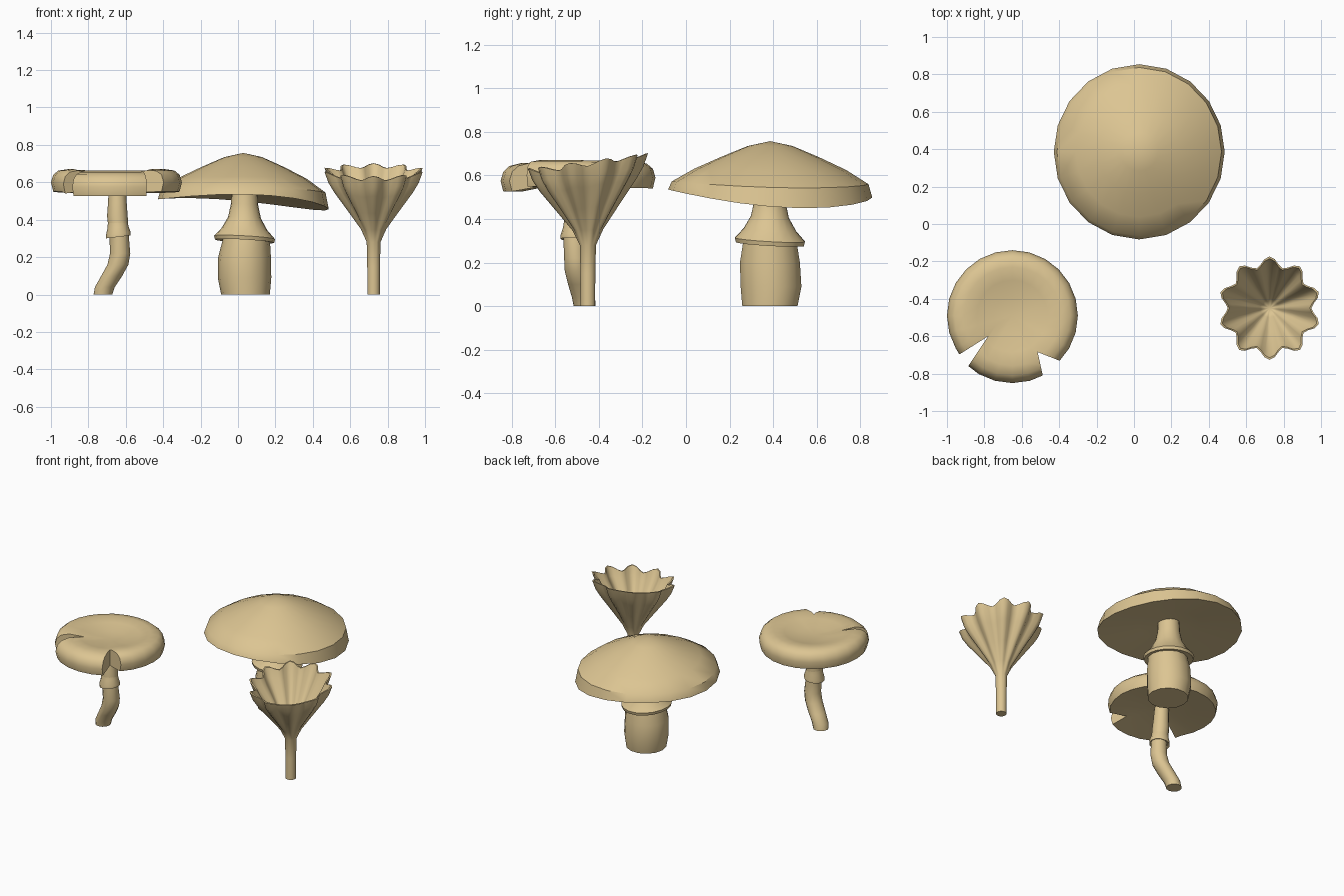
import bpy, bmesh, math
from math import cos, sin, pi, radians

if "Cube" in bpy.data.objects:
    bpy.data.objects.remove(bpy.data.objects["Cube"])

tan_mat = bpy.data.materials.new("mushroom_tan")
tan_mat.diffuse_color = (0.72, 0.56, 0.29, 1)
tan_mat.use_nodes = True
tan_mat.node_tree.nodes["Principled BSDF"].inputs["Base Color"].default_value = tan_mat.diffuse_color


def make_object(name, bm, smooth=40):
    bmesh.ops.recalc_face_normals(bm, faces=bm.faces)
    mesh = bpy.data.meshes.new(name)
    bm.to_mesh(mesh)
    bm.free()
    mesh.materials.append(tan_mat)
    ob = bpy.data.objects.new(name, mesh)
    bpy.context.collection.objects.link(ob)
    shade(ob, smooth)
    return ob


def shade(ob, angle):
    bpy.ops.object.select_all(action='DESELECT')
    ob.select_set(True)
    bpy.context.view_layer.objects.active = ob
    bpy.ops.object.shade_smooth_by_angle(angle=radians(angle))


def lathe(name, rings, n, warp=None, smooth=40):
    """Loft rings (x, y, z, r); r = 0 closes to a point; warp(i, a, r, z) -> r, z."""
    bm = bmesh.new()
    loops = []
    for i, (cx, cy, cz, cr) in enumerate(rings):
        loop = []
        for k in range(n if cr > 0 else 1):
            a = 2 * pi * k / n
            r, z = warp(i, a, cr, cz) if warp and cr > 0 else (cr, cz)
            loop.append(bm.verts.new((cx + r * cos(a), cy + r * sin(a), z)))
        loops.append(loop)
    for p, q in zip(loops, loops[1:]):
        for k in range(n):
            m = (k + 1) % n
            if len(p) == 1:
                bm.faces.new((p[0], q[k], q[m]))
            elif len(q) == 1:
                bm.faces.new((p[k], p[m], q[0]))
            else:
                bm.faces.new((p[k], p[m], q[m], q[k]))
    for end in (loops[0], loops[-1]):
        if len(end) > 1:
            bm.faces.new(end)
    return make_object(name, bm, smooth)


# Big mushroom: cone-peaked cap with a wavy rim
def big_wave(i, a, r, z):
    wave = -0.032 * cos(a - radians(35)) - 0.02 * cos(2 * (a - radians(15)))
    weight = (0, 0, 0.05, 0.15, 0.35, 1.0, 0.4, 0)[i]
    return r * (1 + 0.025 * sin(a) ** 2), z + wave * weight


BX, BY = 0.028, 0.386
big_profile = [(0, 0.757), (0.1, 0.735), (0.22, 0.683), (0.34, 0.625),
               (0.44, 0.56), (0.457, 0.5), (0.2, 0.535), (0, 0.56)]
lathe("big_cap", [(BX, BY, z, r) for r, z in big_profile], 20, big_wave)

# Big stem and its flared skirt
lathe("big_stem", [(0.04, 0.385, 0, 0.13), (0.035, 0.39, 0.09, 0.143),
                   (0.035, 0.385, 0.2, 0.141), (0.045, 0.385, 0.3, 0.125)], 14)
lathe("big_skirt", [(0.035, 0.385, 0.29, 0.1), (0.035, 0.385, 0.285, 0.158),
                    (0.035, 0.385, 0.305, 0.163), (0.035, 0.385, 0.35, 0.122),
                    (0.035, 0.385, 0.41, 0.088), (0.035, 0.385, 0.48, 0.073),
                    (0.035, 0.385, 0.56, 0.068)], 18,
      lambda i, a, r, z: (r, z - 0.08 * r * cos(a - 0.8)))

# Dished mushroom: rounded rim, hollow centre, drooping flap at the front left
DX, DY = -0.65, -0.49


def dish_wave(i, a, r, z):
    deg = math.degrees(a) - 360
    flap = -138 < deg < -50
    out = min(1, r / 0.35)
    dz = -0.025 * out ** 2 if flap else -0.01 * out * sin(a) * (sin(a) > 0)
    return r * (1.03 if flap else 1.0), z + dz


dish_profile = [(0, 0.628), (0.1, 0.632), (0.19, 0.655), (0.26, 0.67),
                (0.31, 0.663), (0.338, 0.64), (0.35, 0.6), (0.338, 0.55),
                (0.2, 0.558), (0, 0.57)]
dish = lathe("dished_cap", [(DX, DY, z, r) for r, z in dish_profile], 24, dish_wave)

# Wedge notches cut through the dished cap
for apex, e1, e2 in (((-0.78, -0.60), (-0.93, -0.695), (-0.89, -0.765)),
                     ((-0.515, -0.685), (-0.40, -0.73), (-0.49, -0.80))):
    far = [(apex[0] + 1.6 * (e[0] - apex[0]), apex[1] + 1.6 * (e[1] - apex[1]))
           for e in (e1, e2)]
    bm = bmesh.new()
    low, high = [[bm.verts.new((x, y, z)) for x, y in [apex] + far] for z in (0.4, 0.8)]
    bm.faces.new(low)
    bm.faces.new(high)
    for k in range(3):
        m = (k + 1) % 3
        bm.faces.new((low[k], low[m], high[m], high[k]))
    cutter = make_object("notch_cutter", bm)
    cutter.hide_render = True
    mod = dish.modifiers.new("notch", 'BOOLEAN')
    mod.operation = 'DIFFERENCE'
    mod.solver = 'EXACT'
    mod.object = cutter
    bpy.context.view_layer.objects.active = dish
    bpy.ops.object.modifier_apply(modifier=mod.name)
    bpy.data.objects.remove(cutter)
shade(dish, 40)

# Bent stem and its small collar
lathe("bent_stem", [(-0.722, -0.465, 0, 0.05), (-0.712, -0.47, 0.04, 0.053),
                    (-0.675, -0.485, 0.1, 0.056), (-0.642, -0.5, 0.16, 0.056),
                    (-0.63, -0.505, 0.22, 0.054), (-0.635, -0.51, 0.3, 0.052),
                    (-0.645, -0.505, 0.42, 0.055), (-0.645, -0.5, 0.49, 0.05),
                    (-0.645, -0.495, 0.57, 0.046)], 12)
lathe("bent_stem_collar", [(-0.637, -0.51, 0.315, 0.05), (-0.64, -0.51, 0.308, 0.066),
                           (-0.64, -0.51, 0.325, 0.066), (-0.642, -0.508, 0.36, 0.056),
                           (-0.643, -0.506, 0.4, 0.052)], 12,
      lambda i, a, r, z: (r, z + 0.12 * r * cos(a)))

# Funnel mushroom: slim stem opening into ten pleated petals
FX, FY = 0.725, -0.45


def pleat(i, a, r, z):
    grow = max(0, min(1, (z - 0.28) / 0.2))
    wave = cos(10 * (a - pi / 2))
    rim = max(0, (z - 0.5) / 0.155)
    return r * (1 + 0.105 * grow * wave), z + grow * 0.14 * r * sin(a) + 0.012 * rim * wave


funnel_profile = [(0.033, 0), (0.034, 0.15), (0.037, 0.28), (0.068, 0.35),
                  (0.132, 0.45), (0.2, 0.55), (0.23, 0.6), (0.25, 0.655),
                  (0.24, 0.655), (0.215, 0.6), (0.12, 0.46), (0.05, 0.36), (0, 0.3)]
lathe("funnel_mushroom", [(FX, FY, z, r) for r, z in funnel_profile], 60, pleat, 50)
